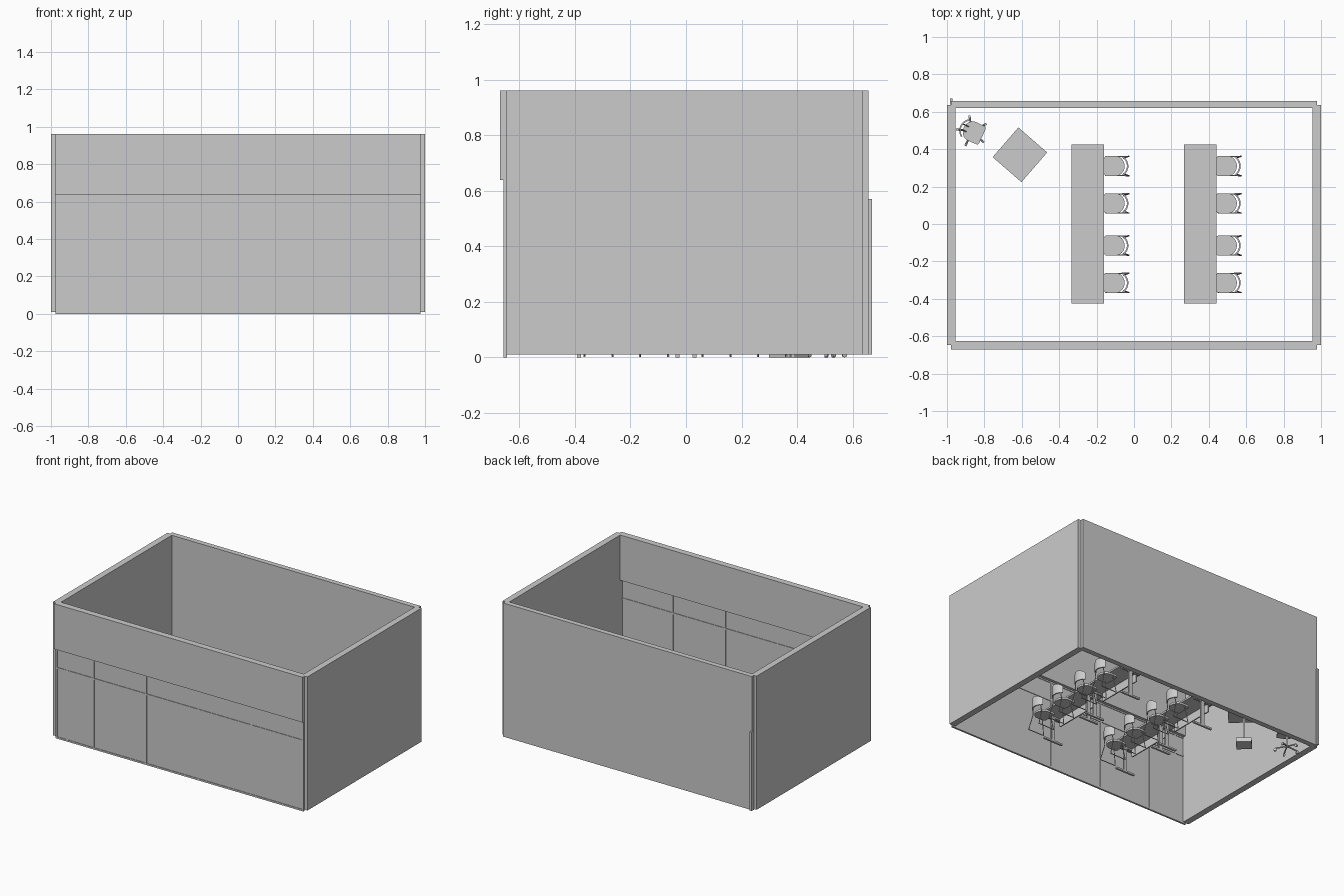
import bpy, bmesh, math
from mathutils import Matrix, Vector

if "Cube" in bpy.data.objects:
    bpy.data.objects.remove(bpy.data.objects["Cube"])


def mesh_object(name, bm):
    bmesh.ops.recalc_face_normals(bm, faces=bm.faces)
    me = bpy.data.meshes.new(name)
    bm.to_mesh(me)
    bm.free()
    ob = bpy.data.objects.new(name, me)
    bpy.context.collection.objects.link(ob)
    return ob


def box(name, x, y, z):
    bm = bmesh.new()
    bmesh.ops.create_cube(bm, size=1)
    for v in bm.verts:
        v.co = Vector([(a + b) / 2 + c * (b - a) for (a, b), c in zip((x, y, z), v.co)])
    return mesh_object(name, bm)


def prism(name, pts, z0, z1, smooth=True):
    bm = bmesh.new()
    f = bm.faces.new([bm.verts.new((x, y, z0)) for x, y in pts])
    r = bmesh.ops.extrude_face_region(bm, geom=[f])
    bmesh.ops.translate(bm, vec=(0, 0, z1 - z0),
                        verts=[g for g in r['geom'] if isinstance(g, bmesh.types.BMVert)])
    ob = mesh_object(name, bm)
    if smooth:
        ob.data.shade_smooth()
        ob.data.set_sharp_from_angle(angle=math.radians(35))
    return ob


def rod(name, a, b, r, sides=10):
    a, b = Vector(a), Vector(b)
    d = b - a
    bm = bmesh.new()
    m = Matrix.Translation((a + b) / 2) @ d.to_track_quat('Z', 'Y').to_matrix().to_4x4()
    bmesh.ops.create_cone(bm, cap_ends=True, segments=sides, radius1=r, radius2=r,
                          depth=d.length, matrix=m)
    ob = mesh_object(name, bm)
    ob.data.shade_smooth()
    ob.data.set_sharp_from_angle(angle=math.radians(40))
    return ob


def place(parts, spots):
    # first spot moves the originals, the others get linked copies
    copies = [parts] + [[p.copy() for p in parts] for _ in spots[1:]]
    for group, (x, y, angle) in zip(copies, spots):
        m = Matrix.Translation((x, y, 0)) @ Matrix.Rotation(angle, 4, 'Z')
        for p in group:
            if p.name not in bpy.context.collection.objects:
                bpy.context.collection.objects.link(p)
            p.matrix_world = m


# Walls
for side, s in (("left", -1), ("right", 1)):
    box(side + "_wall", sorted((s * 0.955, s * 1.0)), (-0.648, 0.635), (0.01, 0.96))
box("back_wall", (-0.978, 0.978), (0.62, 0.657), (0.01, 0.96))
box("front_header", (-0.978, 0.978), (-0.67, -0.625), (0.638, 0.96))
box("back_corner_strip", (-0.985, -0.97), (0.64, 0.67), (0.01, 0.57))

# Front glazing with its frame
box("front_glass", (-0.975, 0.975), (-0.654, -0.649), (0.005, 0.64))
FY = (-0.658, -0.645)
for x in (-0.97, -0.888, -0.678, -0.265, 0.147, 0.56, 0.97):
    box("mullion", (x - 0.006, x + 0.006), FY, (0.0, 0.64))
for z in (0.006, 0.5, 0.634):
    box("transom", (-0.976, 0.976), FY, (z - 0.006, z + 0.006))

# Long tables, each a pair standing end to end
table = []
for s in (-1, 1):
    def span(a, b):
        return sorted((s * a, s * b))
    table.append(box("table_top", (-0.087, 0.087), span(0.0, 0.425), (0.188, 0.2)))
    table.append(box("modesty_panel", (-0.06, -0.052), span(0.045, 0.38), (0.13, 0.188)))
    for y in (0.03, 0.385):
        table.append(box("table_foot", (-0.075, 0.075), span(y - 0.007, y + 0.007), (0, 0.012)))
        table.append(box("table_post", (-0.014, 0.014), span(y - 0.005, y + 0.005), (0.012, 0.18)))
        table.append(box("table_bracket", (-0.07, 0.07), span(y - 0.006, y + 0.006), (0.178, 0.188)))
place(table, [(-0.248, 0, 0), (0.355, 0, 0)])


# Chair shell: rounded seat and curved backrest, facing -x
def chair_shell():
    seat_pts = [(-0.06, 0.042), (-0.055, 0.052), (-0.02, 0.054)]
    n = 8
    half = [(0.0 + 0.05 * math.sin(t), 0.054 * math.cos(t))
            for t in [math.pi * i / (2 * n) for i in range(n + 1)]]
    half = seat_pts + half
    seat = prism("seat", half + [(x, -y) for x, y in reversed(half) if abs(y) > 1e-5], 0.116, 0.13)
    arc = [math.radians(-55 + 110 * i / 14) for i in range(15)]
    pts = [(0.004 + 0.066 * math.cos(a), 0.064 * math.sin(a)) for a in arc]
    pts += [(0.004 + 0.058 * math.cos(a), 0.056 * math.sin(a)) for a in reversed(arc)]
    back = prism("backrest", pts, 0.155, 0.228)
    # taper the backrest outline towards the top
    for v in back.data.vertices:
        if v.co.z > 0.2:
            v.co.z -= 9.0 * v.co.y ** 2
    return [seat, back]


# Student chairs on thin tube frames
chair = chair_shell()
for s in (-1, 1):
    pts = [(-0.03, s * 0.04, 0.118), (-0.05, s * 0.05, 0.004),
           (0.074, s * 0.052, 0.004), (0.045, s * 0.042, 0.118), (0.054, s * 0.036, 0.19)]
    for a, b in zip(pts, pts[1:]):
        chair.append(rod("chair_frame", a, b, 0.003, 8))
place(chair, [(x, y, 0) for x in (-0.1, 0.5) for y in (0.31, 0.11, -0.115, -0.315)])

# Swivel chair with a five-legged caster base
swivel = chair_shell()
swivel.append(rod("swivel_post", (0, 0, 0.025), (0, 0, 0.118), 0.007, 16))
for s in (-1, 1):
    swivel.append(rod("back_support", (0.02, s * 0.015, 0.116), (0.062, s * 0.015, 0.18), 0.003, 8))
for i in range(5):
    a = 2 * math.pi * i / 5 + 0.3
    c, d = math.cos(a), math.sin(a)
    swivel.append(rod("base_leg", (0, 0, 0.032), (0.076 * c, 0.076 * d, 0.02), 0.005, 8))
    swivel.append(rod("caster", (0.077 * c - 0.006 * d, 0.077 * d + 0.006 * c, 0.009),
                      (0.077 * c + 0.006 * d, 0.077 * d - 0.006 * c, 0.009), 0.009, 14))
place(swivel, [(-0.865, 0.495, math.radians(155))])

# Square pedestal table
desk = [box("desk_top", (-0.102, 0.102), (-0.105, 0.105), (0.228, 0.24)),
        box("desk_base", (-0.05, 0.05), (-0.05, 0.05), (0, 0.03)),
        rod("desk_post", (0, 0, 0.03), (0, 0, 0.228), 0.008, 16)]
place(desk, [(-0.61, 0.37, math.radians(-41))])
